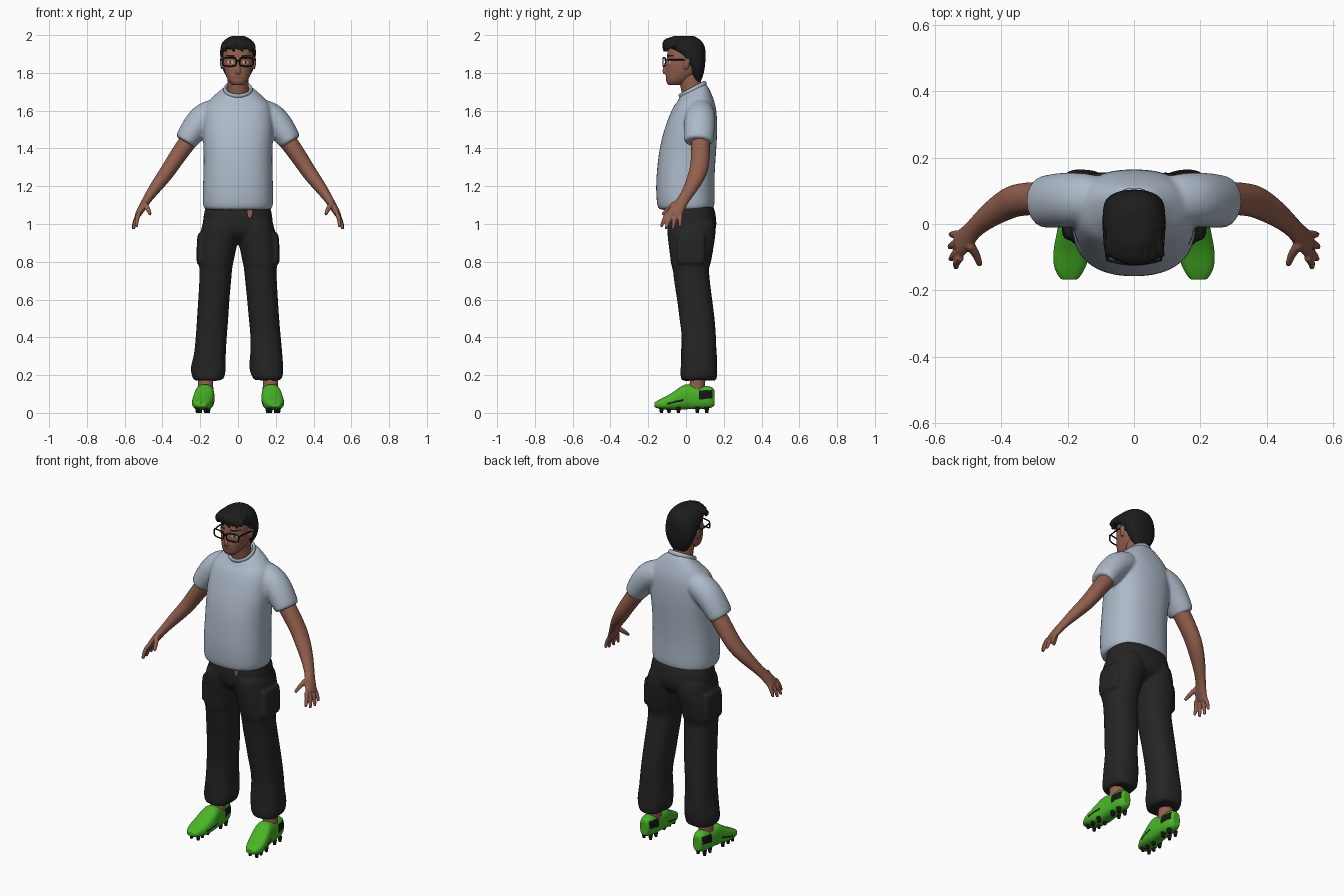
import bpy, bmesh, math
from mathutils import Vector, noise

cube = bpy.data.objects.get("Cube")
if cube:
    bpy.data.objects.remove(cube, do_unlink=True)


def material(name, r, g, b):
    m = bpy.data.materials.new(name)
    m.use_nodes = True
    m.diffuse_color = (r, g, b, 1)
    node = m.node_tree.nodes["Principled BSDF"]
    node.inputs["Base Color"].default_value = (r, g, b, 1)
    node.inputs["Roughness"].default_value = 0.8
    return m


SHIRT = material("pale_blue_grey_cloth", .42, .49, .58)
SKIN = material("brown_skin", .29, .115, .075)
HAIR = material("black_hair", .012, .012, .012)
PANTS = material("charcoal_cloth", .018, .018, .018)
GREEN = material("bright_green", .065, .47, .018)
BLACK = material("black_trim", .008, .008, .008)
WHITE = material("eye_white", .55, .5, .46)
LIPS = material("lip_brown", .22, .07, .05)


def skin_rings(bm, rings, closed=False):
    """Bridge rings of points; open lofts get an inset cap at both ends."""
    if not closed:
        def inset(ring):
            c = sum(ring, Vector()) / len(ring)
            return [c + (p - c) * .85 for p in ring]
        rings = [inset(rings[0])] + rings + [inset(rings[-1])]
    loops = [[bm.verts.new(p) for p in ring] for ring in rings]
    n = len(loops[0])
    pairs = list(zip(loops, loops[1:]))
    if closed:
        pairs.append((loops[-1], loops[0]))
    for a, b in pairs:
        for i in range(n):
            j = (i + 1) % n
            bm.faces.new((a[i], a[j], b[j], b[i]))
    if not closed:
        bm.faces.new(loops[0])
        bm.faces.new(loops[-1])


def oval(center, u, v, power=1.0, n=16):
    def bend(t):
        return math.copysign(abs(t) ** power, t)
    angles = [math.tau * i / n for i in range(n)]
    return [center + u * bend(math.cos(a)) + v * bend(math.sin(a)) for a in angles]


def stack(bm, rows, power=.85, n=20):
    """Horizontal sections: z, x0, x1, y0, y1 and an optional tilt."""
    rings = []
    for z, x0, x1, y0, y1, *tilt in rows:
        t = tilt[0] if tilt else 0
        ry = (y1 - y0) / 2
        rings.append(oval(Vector(((x0 + x1) / 2, (y0 + y1) / 2, z)),
                          Vector(((x1 - x0) / 2, 0, 0)), Vector((0, ry, ry * t)), power, n))
    skin_rings(bm, rings)


def tube(bm, pts, ref=(0, 1, 0), closed=False, n=12, side=1):
    """Sections along a path: x, y, z, radius and an optional second radius."""
    path = [Vector((p[0] * side, p[1], p[2])) for p in pts]
    last, rings = len(path) - 1, []
    for i, p in enumerate(path):
        a = path[i - 1] if closed else path[max(i - 1, 0)]
        b = path[(i + 1) % len(path)] if closed else path[min(i + 1, last)]
        t = (b - a).normalized()
        u = t.cross(Vector(ref)).normalized()
        v = u.cross(t)
        rings.append(oval(p, u * pts[i][3], v * pts[i][-1], n=n))
    skin_rings(bm, rings, closed)


def finish(name, bm, mats, sub=2, voxel=0, smooth=0, mirror=False, paint=None):
    """Make the object, apply its modifiers, then colour faces by rule."""
    bmesh.ops.recalc_face_normals(bm, faces=bm.faces)
    me = bpy.data.meshes.new(name)
    bm.to_mesh(me)
    bm.free()
    ob = bpy.data.objects.new(name, me)
    bpy.context.scene.collection.objects.link(ob)
    if sub:
        ob.modifiers.new("round", "SUBSURF").levels = sub
    if voxel:
        r = ob.modifiers.new("merge", "REMESH")
        r.mode, r.voxel_size = "VOXEL", voxel
    if smooth:
        s = ob.modifiers.new("soften", "SMOOTH")
        s.factor, s.iterations = .5, smooth
    if mirror:
        ob.modifiers.new("mirror", "MIRROR").use_mirror_merge = False
    dg = bpy.context.evaluated_depsgraph_get()
    baked = bpy.data.meshes.new_from_object(ob.evaluated_get(dg))
    ob.modifiers.clear()
    ob.data = baked
    baked.materials.clear()
    for m in mats:
        baked.materials.append(m)
    for f in baked.polygons:
        f.use_smooth = True
        f.material_index = paint(f.center, f.normal) if paint else 0
    return ob


# Shirt: torso and sleeves merged into one soft surface
bm = bmesh.new()
stack(bm, [(z, -w, w, a, b, t) for z, w, a, b, t in (
    (1.075, .18, -.145, .145, 0), (1.1, .19, -.157, .155, 0), (1.2, .188, -.162, .152, 0),
    (1.3, .184, -.155, .155, 0), (1.4, .184, -.143, .163, 0), (1.5, .192, -.118, .168, 0),
    (1.6, .185, -.08, .165, 0), (1.645, .165, -.06, .15, .1), (1.68, .125, -.04, .13, .3),
    (1.71, .082, -.035, .108, .5))])
for s in (1, -1):
    tube(bm, [(.11, .075, 1.6, .07, .075), (.185, .075, 1.565, .082, .085),
              (.24, .07, 1.495, .072, .084), (.279, .066, 1.433, .062, .08)], side=s, n=16)
finish("shirt", bm, [SHIRT], voxel=.008, smooth=6)

# Ribbed neck band
bm = bmesh.new()
ring = oval(Vector((0, .035, 1.712)), Vector((.07, 0, 0)), Vector((0, .066, .035)), n=24)
tube(bm, [(*p, .009, .014) for p in ring], ref=(0, -.5, 1), closed=True, n=8)
finish("shirt_collar", bm, [SHIRT], sub=1)

# Trousers: hips, legs with a thigh seam, cargo pockets and soft folds
bm = bmesh.new()
stack(bm, [(.91, -.13, .13, -.05, .1), (.95, -.19, .19, -.1, .16),
           (1.02, -.188, .188, -.106, .165), (1.1, -.175, .175, -.1, .15)])
leg = [(.175, .08, .23, -.025, .16), (.2, .064, .243, -.03, .165), (.25, .058, .248, -.03, .166),
       (.3, .066, .235, -.028, .165), (.4, .063, .227, -.022, .156), (.5, .052, .22, -.035, .15),
       (.6, .046, .212, -.048, .14), (.7, .036, .206, -.065, .126), (.772, .03, .203, -.072, .12),
       (.784, .026, .212, -.082, .132), (.87, .01, .209, -.09, .146), (.95, -.01, .2, -.1, .16),
       (1.02, -.01, .184, -.1, .155)]
pocket = [(.79, .16, .217, -.045, .1), (.81, .16, .221, -.05, .105),
          (.93, .16, .217, -.05, .105), (.95, .16, .209, -.045, .1)]
for s in (1, -1):
    for rows, p in ((leg, .85), (pocket, .5)):
        stack(bm, [(z, *sorted((a * s, b * s)), c, d) for z, a, b, c, d in rows], p)
bm.normal_update()
for v in bm.verts:
    v.co += v.normal * noise.noise(v.co * 14) * (.012 if v.co.z < .6 else .004)
finish("trousers", bm, [PANTS], voxel=.008, smooth=3)

# Small bare patch under the shirt hem
bm = bmesh.new()
stack(bm, [(1.03, .055, .068, -.111, -.103), (1.05, .046, .08, -.112, -.102),
           (1.08, .045, .082, -.11, -.1)], n=8)
finish("waist_patch", bm, [SKIN], sub=1)

# Arms and hands
bm = bmesh.new()
tube(bm, [(.2, .08, 1.52, .052, .055), (.275, .078, 1.425, .05, .052), (.35, .075, 1.315, .044, .052),
          (.385, .06, 1.26, .041, .05), (.44, .025, 1.19, .034, .039), (.485, -.015, 1.125, .023, .03),
          (.508, -.045, 1.085, .022, .04), (.532, -.065, 1.045, .016, .044)])
for y, tip in ((-.1, (.537, -.132, .985)), (-.077, (.553, -.108, .972)),
               (-.053, (.557, -.07, .972)), (-.03, (.553, -.032, .985))):
    base, end = Vector((.522, y, 1.06)), Vector(tip)
    mid = base.lerp(end, .5) + Vector((.008, 0, 0))
    tube(bm, [(*base, .013), (*mid, .013), (*end, .009)], n=8)
tube(bm, [(.498, -.06, 1.11, .017), (.475, -.092, 1.08, .014), (.465, -.125, 1.05, .01)], n=8)
finish("arms", bm, [SKIN], voxel=.005, smooth=3, mirror=True)

# Neck
bm = bmesh.new()
tube(bm, [(0, .04, 1.64, .06), (0, .03, 1.72, .057), (0, .012, 1.8, .06)])
finish("neck", bm, [SKIN])


# Head with nose, ears and painted features
def face_paint(c, n):
    x, z = abs(c.x), c.z
    if n.y > -.2 or c.y > -.05:
        return 0
    if .02 < x < .066 and 1.884 < z < 1.894:
        return 1
    if .026 < x < .056 and 1.852 < z < 1.864:
        return 1 if .036 < x < .046 else 2
    return 3 if x < .028 and 1.772 < z < 1.783 else 0


bm = bmesh.new()
stack(bm, [(z, -w, w, a, b) for z, w, a, b in (
    (1.735, .03, -.093, -.03), (1.75, .048, -.106, 0), (1.78, .064, -.109, .05),
    (1.82, .076, -.108, .085), (1.86, .082, -.104, .093), (1.91, .082, -.102, .093),
    (1.95, .072, -.085, .08), (1.975, .045, -.05, .05))])
tube(bm, [(0, -.098, 1.868, .008), (0, -.108, 1.835, .011), (0, -.113, 1.81, .016),
          (0, -.106, 1.798, .015)], n=8)
for s in (1, -1):
    tube(bm, [(.082, .0, 1.82, .008, .01), (.086, .002, 1.85, .012, .021),
              (.087, .006, 1.878, .01, .018)], side=s, n=8)
finish("head", bm, [SKIN, HAIR, WHITE, LIPS], voxel=.004, smooth=2, paint=face_paint)

# Hair: cap, swept fringe and locks down the back
bm = bmesh.new()
stack(bm, [(z, -w, w, a, b) for z, w, a, b in (
    (1.755, .045, .045, .08), (1.8, .075, .022, .096), (1.84, .09, .012, .102),
    (1.885, .095, -.025, .105), (1.915, .097, -.075, .105), (1.95, .092, -.11, .1),
    (1.978, .072, -.105, .075), (1.995, .035, -.07, .045))])
for i in range(8):
    x = -.077 + i * .022
    y = -.122 + 4 * x * x
    drop = 4 * x * x
    tube(bm, [(x * .5, .03, 1.975, .014), (x * .9, y + .06, 1.98 - drop, .02),
              (x, y, 1.965 - drop, .018), (x + .012, y + .008, 1.912 + .012 * (i % 2), .007)],
         ref=(1, .2, 0), n=8)
for i in range(9):
    a = math.radians(-96 + i * 24)
    sx, cy = math.sin(a), math.cos(a)
    low = 1.775 + .06 * abs(sx)
    tube(bm, [(.03 * sx, .01 + .03 * cy, 1.975, .014), (.075 * sx, .015 + .065 * cy, 1.955, .02),
              (.083 * sx, .015 + .078 * cy, 1.89, .018), (.075 * sx, .015 + .066 * cy, low, .009)],
         ref=(cy, -sx, 0), n=8)
finish("hair", bm, [HAIR], voxel=.005, smooth=1)

# Glasses: rims, bridge and temples
bm = bmesh.new()
rim = oval(Vector((.045, -.122, 1.858)), Vector((.036, 0, 0)), Vector((0, 0, .022)), .5, 20)
tube(bm, [(p.x, p.y + 2 * p.x * p.x, p.z, .004) for p in rim], closed=True, n=6)
tube(bm, [(-.001, -.122, 1.865, .004), (.012, -.122, 1.865, .004)], n=6, ref=(0, 0, 1))
tube(bm, [(.08, -.11, 1.868, .004), (.088, -.06, 1.87, .004), (.092, .01, 1.868, .004)],
     n=6, ref=(0, 0, 1))
finish("glasses", bm, [BLACK], sub=0, mirror=True)

# Ankles
bm = bmesh.new()
tube(bm, [(.172, .07, .3, .045), (.172, .065, .19, .04), (.172, .055, .11, .045)])
finish("ankles", bm, [SKIN], mirror=True)


# Shoes with dark heel panels and side slashes
def shoe_paint(c, n):
    if abs(n.x) < .35:
        return 0
    heel = .07 < c.y < .14 and .07 + .1 * (c.y - .07) < c.z < .12
    slash = -.1 < c.y < -.01 and abs(c.z - .06 - .25 * (c.y + .05)) < .005
    return 1 if heel or slash else 0


bm = bmesh.new()
rings = [oval(Vector(((a + b) / 2, y, (c + d) / 2)), Vector(((b - a) / 2, 0, 0)),
              Vector((0, 0, (d - c) / 2)), .75)
         for y, a, b, c, d in (
             (.15, .15, .2, .035, .125), (.125, .135, .215, .02, .148), (.06, .128, .222, .02, .138),
             (.0, .124, .228, .018, .16), (-.035, .122, .236, .015, .135),
             (-.085, .13, .246, .014, .098), (-.135, .145, .244, .018, .075),
             (-.167, .168, .222, .03, .056))]
skin_rings(bm, rings)
finish("shoes", bm, [GREEN, BLACK], sub=3, mirror=True, paint=shoe_paint)

# Sole studs
bm = bmesh.new()
for y in (.11, .06, -.04, -.09, -.13):
    for x in (.157, .2):
        x += .015 if y < 0 else 0
        tube(bm, [(x, y, .03, .013), (x, y, 0, .008)], n=8)
finish("sole_studs", bm, [BLACK], sub=0, mirror=True)
